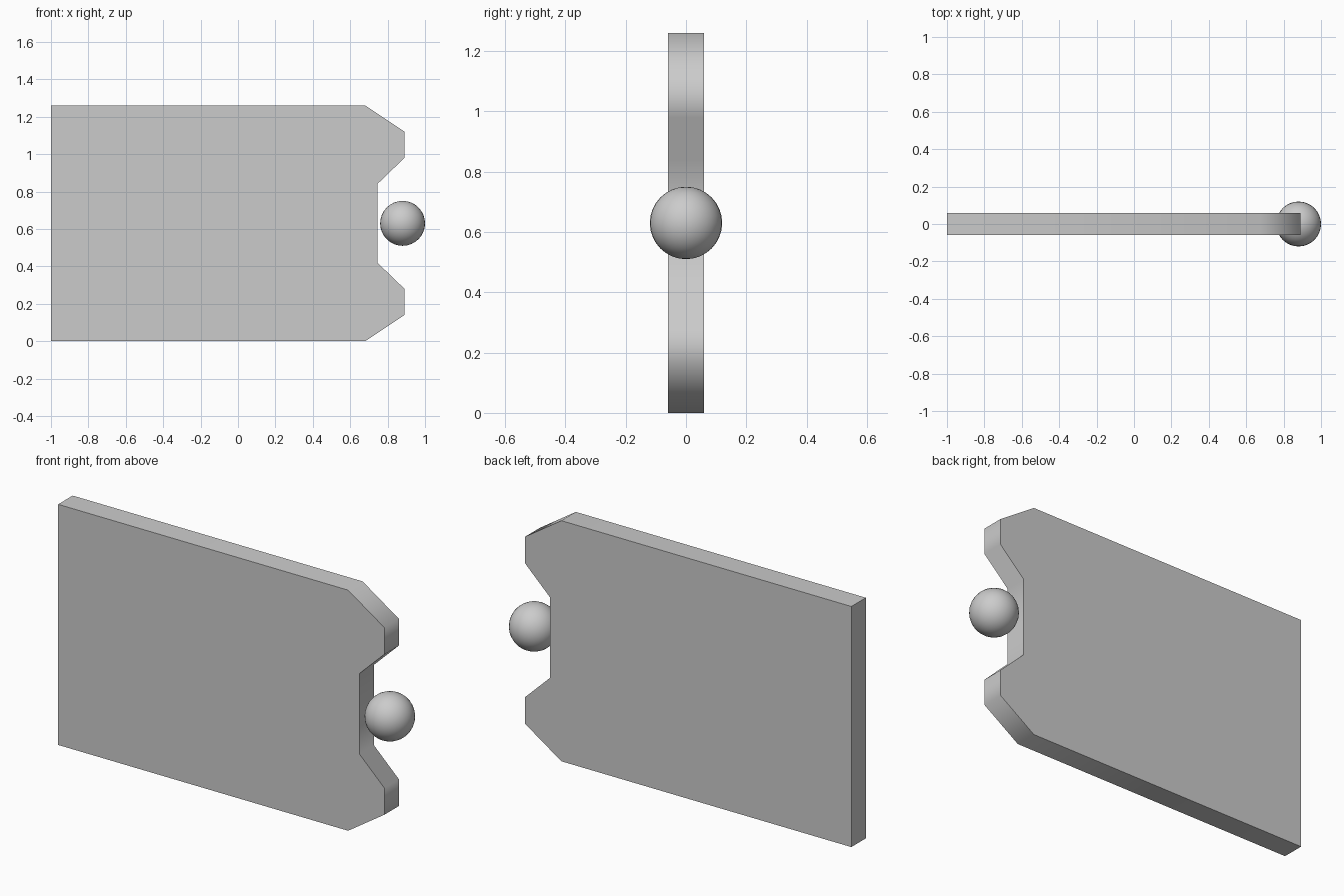
import bpy
import bmesh
from math import radians

if "Cube" in bpy.data.objects:
    bpy.data.objects.remove(bpy.data.objects["Cube"])

HEIGHT = 1.26
HALF_THICKNESS = 0.06
MID_Z = HEIGHT / 2


def smooth(obj, angle):
    bpy.ops.object.select_all(action='DESELECT')
    obj.select_set(True)
    bpy.context.view_layer.objects.active = obj
    bpy.ops.object.shade_smooth_by_angle(angle=radians(angle))


# Panel: lower half of the notched outline, mirrored upward, then extruded
lower = [(-1.0, 0.0), (0.68, 0.0), (0.89, 0.14), (0.89, 0.28), (0.745, 0.42)]
outline = lower + [(x, HEIGHT - z) for x, z in reversed(lower)]

bm = bmesh.new()
face = bm.faces.new([bm.verts.new((x, -HALF_THICKNESS, z)) for x, z in outline])
result = bmesh.ops.extrude_face_region(bm, geom=[face], use_keep_orig=True)
moved = [v for v in result["geom"] if isinstance(v, bmesh.types.BMVert)]
bmesh.ops.translate(bm, verts=moved, vec=(0, 2 * HALF_THICKNESS, 0))
bmesh.ops.recalc_face_normals(bm, faces=bm.faces)
mesh = bpy.data.meshes.new("panel")
bm.to_mesh(mesh)
bm.free()
panel = bpy.data.objects.new("panel", mesh)
bpy.context.collection.objects.link(panel)
smooth(panel, 60)

# Ball floating in the notch
bpy.ops.mesh.primitive_uv_sphere_add(segments=32, ring_count=16, radius=0.12,
                                     location=(0.88, 0, MID_Z))
ball = bpy.context.object
ball.name = "ball"
smooth(ball, 60)
